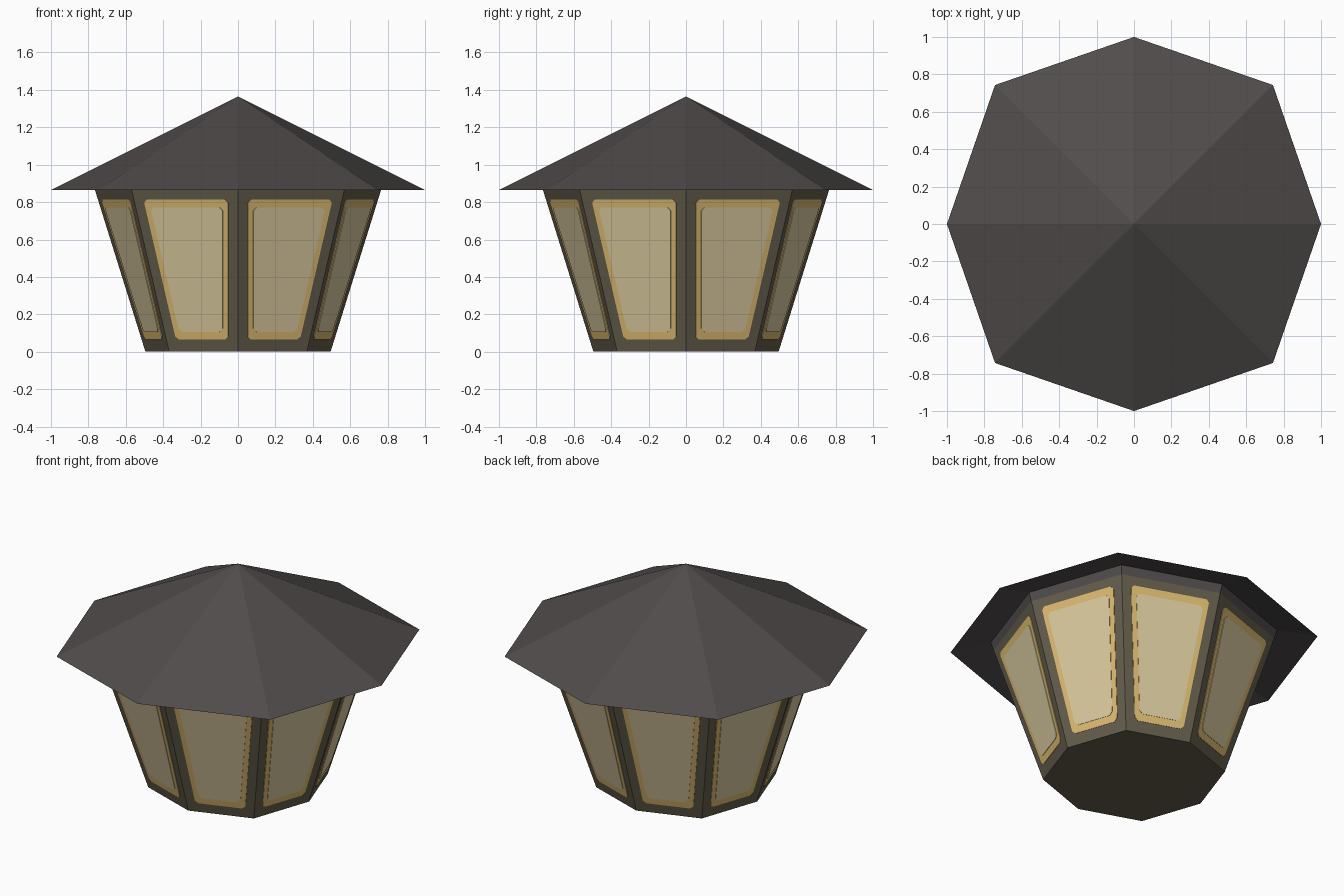
import bpy, math
from mathutils import Vector

if "Cube" in bpy.data.objects:
    bpy.data.objects.remove(bpy.data.objects["Cube"])

DIAG = 0.743   # diagonal corners: x = y = DIAG * axis radius


def material(name, rgb):
    m = bpy.data.materials.new(name)
    lin = [((c / 255 + 0.055) / 1.055) ** 2.4 for c in rgb]
    m.diffuse_color = (*lin, 1)
    m.use_nodes = True
    m.node_tree.nodes["Principled BSDF"].inputs["Base Color"].default_value = m.diffuse_color
    return m


ROOF = material("dark grey roof", (81, 76, 76))
FRAME = material("olive grey frame", (100, 94, 76))
BORDER = material("amber border", (223, 189, 113))
GLASS = material("pale glass", (220, 204, 160))


def build(name, verts, faces, mat):
    me = bpy.data.meshes.new(name)
    me.from_pydata([tuple(v) for v in verts], [], faces)
    me.materials.append(mat)
    ob = bpy.data.objects.new(name, me)
    bpy.context.collection.objects.link(ob)
    return ob


def ring(r, z):
    """Eight corners, counter-clockwise from +x."""
    pts = []
    for i in range(8):
        a = i * math.pi / 4
        rad = r if i % 2 == 0 else r * DIAG * math.sqrt(2)
        pts.append(Vector((rad * math.cos(a), rad * math.sin(a), z)))
    return pts


def band(lo, hi):
    """Side quads between two rings of eight vertices."""
    return [(lo + i, lo + (i + 1) % 8, hi + (i + 1) % 8, hi + i) for i in range(8)]


# Tapered lantern body, closed below
bottom, top = ring(0.495, 0), ring(0.765, 0.865)
build("lantern_body", bottom + top, band(0, 8) + [tuple(range(7, -1, -1))], FRAME)

# Roof: collar above the body, shallow underside, top cone
build("roof", top + ring(0.781, 0.917) + ring(1.0, 0.865) + [Vector((0, 0, 1.365))],
      band(0, 8) + band(8, 16) +
      [(16 + i, 16 + (i + 1) % 8, 24) for i in range(8)], ROOF)


def plates(name, side, low, high, chamfer, thick, mat):
    """Thin trapezoid plates with cut corners, one on each body side."""
    verts, faces = [], []
    for i in range(8):
        a, b = bottom[i], bottom[(i + 1) % 8]
        c, d = top[(i + 1) % 8], top[i]
        n = (b - a).cross(d - a).normalized()
        along = (b - a).normalized()

        def at(z, end, extra):
            t = z / 0.865
            if end == 0:
                return a.lerp(d, t) + along * (side + extra)
            return b.lerp(c, t) - along * (side + extra)

        k = chamfer
        outline = [at(low, 0, k), at(low, 1, k), at(low + k, 1, 0), at(high - k, 1, 0),
                   at(high, 1, k), at(high, 0, k), at(high - k, 0, 0), at(low + k, 0, 0)]
        s = len(verts)
        verts += outline + [p + n * thick for p in outline]
        faces += band(s, s + 8) + [tuple(range(s + 8, s + 16))]
    build(name, verts, faces, mat)


# Window borders and the paler glass inside them
plates("window_borders", 0.055, 0.065, 0.815, 0.018, 0.003, BORDER)
plates("window_glass", 0.085, 0.107, 0.773, 0.018, 0.006, GLASS)
